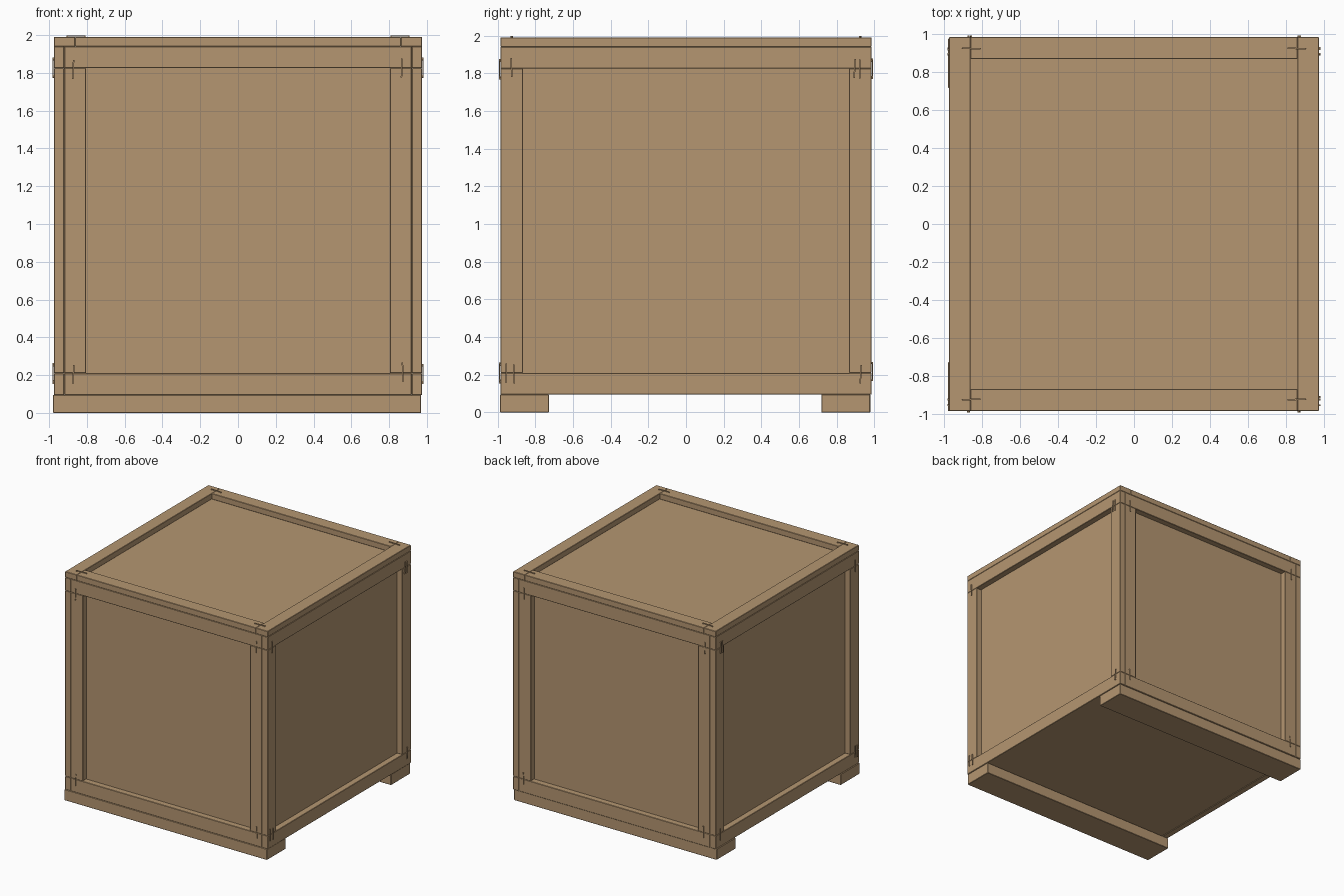
import bpy, bmesh, random
from math import pi
from mathutils import Matrix, Vector

if "Cube" in bpy.data.objects:
    bpy.data.objects.remove(bpy.data.objects["Cube"])

random.seed(4)
wood = bpy.data.materials.new("wood")
wood.diffuse_color = (0.46, 0.305, 0.165, 1)
wood.use_nodes = True
wood.node_tree.nodes["Principled BSDF"].inputs["Base Color"].default_value = wood.diffuse_color


def finish(name, bm):
    me = bpy.data.meshes.new(name)
    bm.to_mesh(me)
    bm.free()
    me.materials.append(wood)
    ob = bpy.data.objects.new(name, me)
    bpy.context.collection.objects.link(ob)
    return ob


def add_box(bm, lo, hi):
    lo, hi = Vector(lo), Vector(hi)
    m = Matrix.Translation((lo + hi) / 2) @ Matrix.Diagonal((*(hi - lo), 1))
    bmesh.ops.create_cube(bm, size=1, matrix=m)


def board(name, x, y, z, bevel=0.003):
    bm = bmesh.new()
    add_box(bm, (x[0], y[0], z[0]), (x[1], y[1], z[1]))
    ob = finish(name, bm)
    if bevel:
        b = ob.modifiers.new("worn_edges", 'BEVEL')
        b.width, b.segments = bevel, 1
    return ob


def span(s, a, b):
    return sorted((s * a, s * b))


X, Y = 0.975, 0.985            # outer half sizes
XI, YI = 0.92, 0.93            # panel planes
Z0, Z1, Z2, Z3, Z4 = 0.095, 0.21, 1.825, 1.94, 1.99

# plywood box behind the frames
board("inner_panels", (-XI, XI), (-YI, YI), (Z0 + 0.005, Z3), 0)

for s, fb, rl in ((-1, "front", "left"), (1, "back", "right")):
    # front and back frames sit between the side frames
    y = span(s, YI, Y)
    board(fb + "_bottom_rail", (-XI, XI), y, (Z0, Z1))
    board(fb + "_top_rail", (-XI, XI), y, (Z2, Z3))
    # side frames run the full depth
    x = span(s, XI, X)
    board(rl + "_bottom_rail", x, (-Y, Y), (Z0, Z1))
    board(rl + "_top_rail", x, (-Y, Y), (Z2, Z3))
    for t in (-1, 1):
        board(fb + "_post", span(t, 0.805, XI), y, (Z1, Z2))
        board(rl + "_post", x, span(t, 0.865, Y), (Z1, Z2))
    # lid frame
    board(rl + "_lid_board", span(s, 0.862, X), (-Y, Y), (Z3, Z4))
    board(fb + "_lid_board", (-0.862, 0.862), span(s, 0.87, Y), (Z3, Z4))

# skids, nailed on slightly off centre
board("front_skid", (-0.98, 0.97), (-0.987, -0.727), (0, Z0))
board("back_skid", (-0.98, 0.97), (0.718, 0.978), (0, Z0))


def staple(loc, normal, along):
    # thin crown with two legs, standing just clear of the boards
    n, a = Vector(normal), Vector(along)
    rot = Matrix((a, n.cross(a), n)).transposed().to_4x4()
    tilt = Matrix.Rotation(random.uniform(-0.06, 0.06), 4, 'Z')
    bm = bmesh.new()
    add_box(bm, (-0.05, -0.004, 0.002), (0.05, 0.004, 0.008))
    for e in (-0.046, 0.046):
        add_box(bm, (e - 0.004, -0.004, -0.012), (e + 0.004, 0.004, 0.005))
    bm.transform(Matrix.Translation(loc) @ rot @ tilt)
    finish("staple", bm)


# staples across every frame joint
for s in (-1, 1):
    for t in (-1, 1):
        for z in (Z1, Z2):
            j = random.uniform(-0.01, 0.01)
            staple((t * 0.866 + j, s * Y, z + j), (0, s, 0), (0, 0, 1))
            staple((s * X, t * 0.92 + j, z - j), (s, 0, 0), (0, 0, 1))
        staple((s * 0.858, t * 0.925, Z4), (0, 0, 1), (1, 0, 0))
    # second staple on two corners of each side
    staple((s * X, -0.955, Z1), (s, 0, 0), (0, 0, 1))
    staple((s * X, 0.895, Z2), (s, 0, 0), (0, 0, 1))
